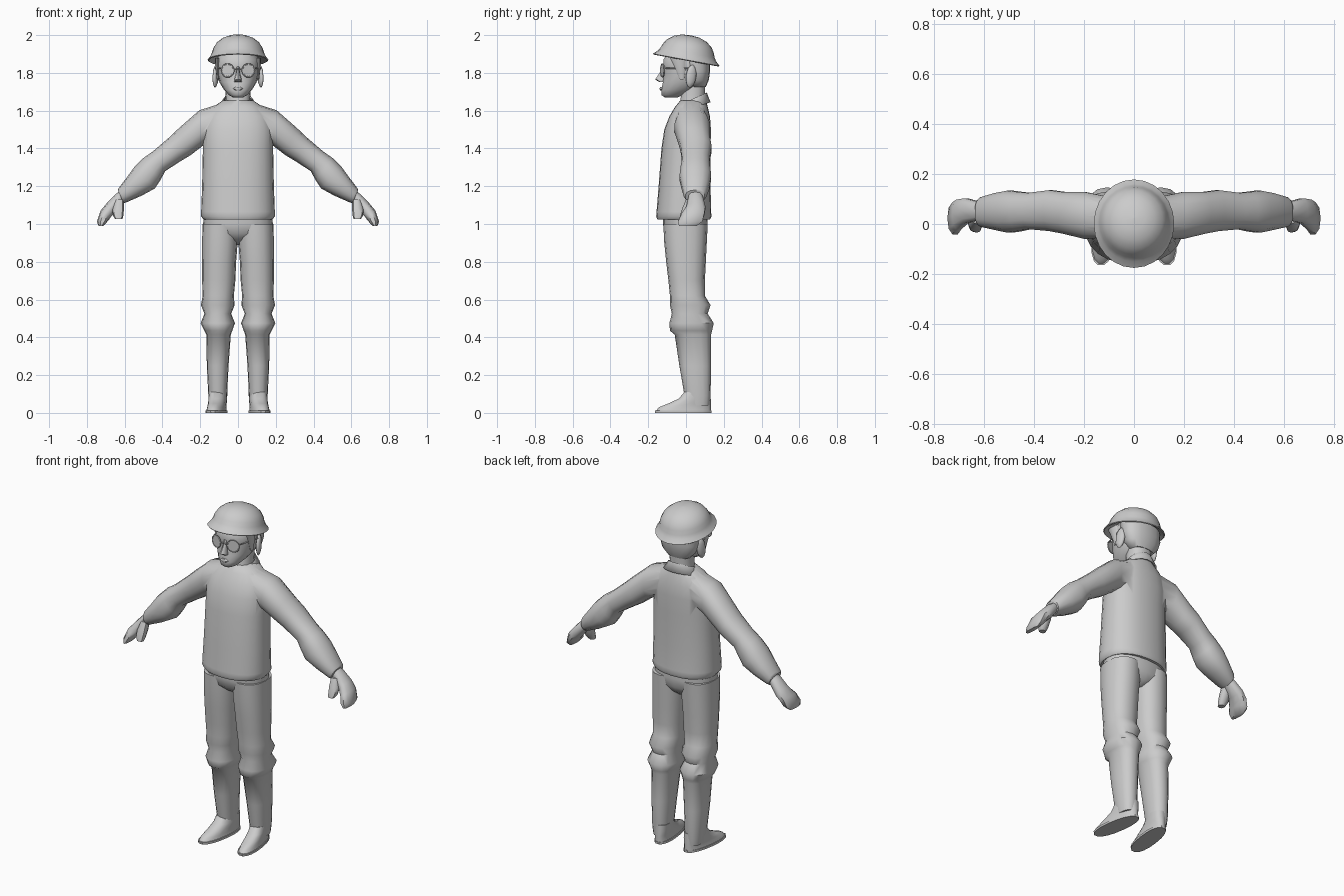
import bpy, bmesh
from math import sin, cos, pi, radians
from mathutils import Vector, Matrix


def finish(name, bm, mirror=False, angle=50):
    bmesh.ops.remove_doubles(bm, verts=bm.verts, dist=0.0005)
    bmesh.ops.recalc_face_normals(bm, faces=bm.faces)
    me = bpy.data.meshes.new(name)
    bm.to_mesh(me)
    bm.free()
    ob = bpy.data.objects.new(name, me)
    bpy.context.collection.objects.link(ob)
    if mirror:
        ob.modifiers.new("mirror", 'MIRROR').use_mirror_merge = False
    smooth(ob, angle)
    return ob


def smooth(ob, angle):
    bpy.ops.object.select_all(action='DESELECT')
    ob.select_set(True)
    bpy.context.view_layer.objects.active = ob
    bpy.ops.object.shade_smooth_by_angle(angle=radians(angle))


def loft(name, rings, n=16, p=2.3, mirror=False, angle=50, fix=None):
    """Each ring: two opposite points (x0, z0), (x1, z1) and a depth y0..y1."""
    bm = bmesh.new()
    loops = []
    for x0, z0, x1, z1, y0, y1 in rings:
        mid = Vector(((x0 + x1) / 2, (y0 + y1) / 2, (z0 + z1) / 2))
        u = Vector(((x1 - x0) / 2, 0, (z1 - z0) / 2))
        v = Vector((0, (y1 - y0) / 2, 0))
        loop = []
        for i in range(n):
            c, s = cos(2 * pi * i / n), sin(2 * pi * i / n)
            c = abs(c) ** (2 / p) * (1 if c > 0 else -1)
            s = abs(s) ** (2 / p) * (1 if s > 0 else -1)
            co = mid + u * c + v * s
            loop.append(bm.verts.new(fix(co) if fix else co))
        loops.append(loop)
    for a, b in zip(loops, loops[1:]):
        for i in range(n):
            j = (i + 1) % n
            bm.faces.new((a[i], a[j], b[j], b[i]))
    bm.faces.new(loops[0])
    bm.faces.new(loops[-1])
    return finish(name, bm, mirror, angle)


def flat(z, a, y0, y1):
    """Horizontal ring centred on x = 0."""
    return (-a, z, a, z, y0, y1)


# jacket body
jacket = loft("jacket", [flat(*r) for r in (
    (1.025, .183, -.152, .128), (1.04, .195, -.158, .135), (1.065, .195, -.156, .133),
    (1.2, .19, -.145, .13), (1.4, .186, -.13, .13), (1.5, .188, -.115, .132),
    (1.57, .172, -.088, .127), (1.62, .13, -.058, .115), (1.655, .08, -.03, .105))], n=24)

# sleeves, joined into the jacket
sleeves = loft("sleeves", [
    (.10, 1.45, .10, 1.635, -.055, .11), (.185, 1.415, .205, 1.602, -.062, .13),
    (.25, 1.365, .31, 1.51, -.04, .13), (.30, 1.335, .365, 1.458, -.03, .137),
    (.385, 1.28, .45, 1.385, -.022, .126), (.412, 1.23, .50, 1.35, -.03, .13),
    (.44, 1.188, .55, 1.30, -.036, .135), (.51, 1.15, .59, 1.245, -.025, .125),
    (.59, 1.115, .632, 1.19, -.012, .108), (.605, 1.11, .637, 1.18, -.005, .1)],
    n=14, mirror=True)
bpy.context.view_layer.objects.active = sleeves
bpy.ops.object.modifier_apply(modifier="mirror")
cut = jacket.modifiers.new("join", 'BOOLEAN')
cut.operation, cut.solver, cut.object = 'UNION', 'EXACT', sleeves
bpy.context.view_layer.objects.active = jacket
bpy.ops.object.modifier_apply(modifier="join")
bpy.data.objects.remove(sleeves)
smooth(jacket, 60)

# hands and thumbs
loft("hand", [
    (.585, 1.14, .625, 1.175, .015, .085), (.61, 1.11, .652, 1.155, .01, .093),
    (.65, 1.06, .695, 1.11, 0, .105), (.675, 1.035, .728, 1.07, -.025, .1),
    (.685, 1.02, .747, 1.012, -.044, .09), (.712, .99, .738, .99, -.04, .06)],
    n=10, mirror=True)
loft("thumb", [
    (.605, 1.13, .65, 1.13, 0, .05), (.603, 1.085, .665, 1.08, -.02, .035),
    (.607, 1.045, .662, 1.045, -.032, .015), (.612, 1.026, .65, 1.026, -.035, 0)],
    n=8, mirror=True)

# trousers: hips and legs
loft("hips", [flat(*r) for r in (
    (1.07, .175, -.12, .11), (1.0, .185, -.122, .115), (.95, .17, -.112, .11),
    (.915, .09, -.075, .09), (.89, .02, -.03, .06))], n=20)
loft("leg", [
    (.0, 1.0, .188, 1.0, -.12, .115), (.002, .9, .19, .9, -.115, .11),
    (.01, .8, .19, .8, -.105, .105), (.014, .7, .19, .7, -.093, .1),
    (.022, .62, .187, .62, -.085, .1), (.018, .57, .196, .57, -.085, .13),
    (.036, .525, .178, .525, -.075, .115), (.016, .475, .198, .475, -.088, .147),
    (.03, .435, .178, .435, -.085, .138), (.038, .415, .168, .415, -.06, .133),
    (.05, .25, .165, .25, -.035, .133), (.058, .09, .157, .09, -.008, .13),
    (.065, .04, .15, .04, 0, .125)], n=16, mirror=True)


# shoes: toes turned slightly outward
def toe_out(co):
    return Vector((co.x + (.06 - co.y) * .13, co.y, co.z))


loft("sole", [(.05, 0, .157, 0, -.165, .137), (.05, .013, .157, .013, -.167, .138)],
     n=18, mirror=True, angle=30, fix=toe_out)
loft("shoe_upper", [
    (.055, .012, .153, .012, -.16, .135), (.058, .03, .15, .03, -.145, .135),
    (.058, .05, .15, .05, -.095, .134), (.057, .075, .152, .075, -.04, .132),
    (.058, .11, .152, .11, -.01, .13)], n=18, mirror=True, fix=toe_out)

# neck and head
loft("neck", [flat(1.6, .075, -.045, .1), flat(1.66, .064, -.03, .1),
              flat(1.77, .07, -.02, .105)], n=14)
loft("head", [flat(*r) for r in (
    (1.67, .026, -.113, -.045), (1.682, .047, -.13, -.015), (1.71, .074, -.132, .05),
    (1.75, .098, -.124, .1), (1.79, .108, -.118, .115), (1.83, .113, -.122, .12),
    (1.87, .113, -.122, .12), (1.93, .085, -.08, .09))], n=18, p=2.2)
loft("nose", [(-.02, 1.752, .02, 1.752, -.142, -.10), (-.019, 1.765, .019, 1.765, -.163, -.10),
              (-.01, 1.80, .01, 1.80, -.14, -.10), (-.008, 1.835, .008, 1.835, -.125, -.10)], n=8)
loft("lips", [flat(1.706, .014, -.136, -.11), flat(1.716, .026, -.141, -.11),
              flat(1.726, .016, -.137, -.11)], n=10)
loft("hair", [flat(*r) for r in (
    (1.725, .07, .02, .105), (1.76, .104, .0, .12), (1.81, .119, -.01, .128),
    (1.88, .12, -.03, .128))], n=16)
loft("sideburn", [(.10, 1.77, .112, 1.765, -.035, -.01), (.10, 1.83, .12, 1.83, -.06, 0),
                  (.10, 1.88, .121, 1.88, -.085, 0)], n=8, mirror=True)

# ears
bm = bmesh.new()
bmesh.ops.create_icosphere(bm, subdivisions=2, radius=1, matrix=(
    Matrix.Translation((.119, .027, 1.782)) @ Matrix.Rotation(radians(18), 4, 'Z')
    @ Matrix.Rotation(radians(-8), 4, 'X') @ Matrix.Diagonal((.014, .029, .062, 1))))
finish("ear", bm, True)

# collar: open folded band, low at the front
bm = bmesh.new()
rows = []
for i in range(17):
    t = -pi / 2 + radians(22) + radians(316) * i / 16
    back = (sin(t) + 1) / 2
    rows.append([bm.verts.new((r * cos(t), .037 + q * sin(t), z)) for r, q, z in (
        (.07, .068, 1.625 + .065 * back), (.075, .073, 1.63 + .066 * back),
        (.105, .093, 1.595 + .05 * back))])
for a, b in zip(rows, rows[1:]):
    for k in range(2):
        bm.faces.new((a[k], b[k], b[k + 1], a[k + 1]))
collar = finish("collar", bm)
collar.modifiers.new("thickness", 'SOLIDIFY').thickness = .008

# helmet: dome with a wide tilted brim
tilt = Matrix.Translation((0, .002, 1.873)) @ Matrix.Rotation(radians(-10.4), 4, 'X')
loft("helmet", [(-a, h, a, h, -b, b) for a, b, h in (
    (.118, .125, .02), (.13, .14, .008), (.156, .175, -.008), (.161, .18, -.004),
    (.146, .158, .016), (.138, .146, .034), (.131, .137, .058), (.114, .119, .086),
    (.083, .087, .11), (.045, .047, .124), (.001, .001, .128))],
    n=24, p=2, angle=60, fix=lambda co: tilt @ co)

# spectacles: lens, rim, temple arm and bridge
place = (Matrix.Translation((.055, -.124, 1.813)) @ Matrix.Rotation(radians(16), 4, 'Z')
         @ Matrix.Rotation(radians(90), 4, 'X'))
bm = bmesh.new()
bmesh.ops.create_cone(bm, cap_ends=True, segments=20, radius1=.032, radius2=.032,
                      depth=.004, matrix=place)
finish("lens", bm, True, 30)
bm = bmesh.new()
grid = [[bm.verts.new(place @ Vector(((.034 + .004 * cos(v)) * cos(u),
                                     (.034 + .004 * cos(v)) * sin(u), .004 * sin(v))))
         for v in (k * pi / 3 for k in range(6))] for u in (k * pi / 10 for k in range(20))]
for i in range(20):
    for k in range(6):
        bm.faces.new((grid[i][k], grid[i - 19][k], grid[i - 19][k - 5], grid[i][k - 5]))
finish("rim", bm, True)


def bar(name, a, b, mirror):
    a, b = Vector(a), Vector(b)
    bm = bmesh.new()
    bmesh.ops.create_cone(bm, cap_ends=True, segments=6, radius1=.004, radius2=.004,
                          depth=(b - a).length, matrix=Matrix.Translation((a + b) / 2)
                          @ (b - a).to_track_quat('Z', 'Y').to_matrix().to_4x4())
    finish(name, bm, mirror)


bar("temple_arm", (.088, -.115, 1.825), (.122, .02, 1.825), True)
bar("bridge", (-.022, -.134, 1.82), (.022, -.134, 1.82), False)
